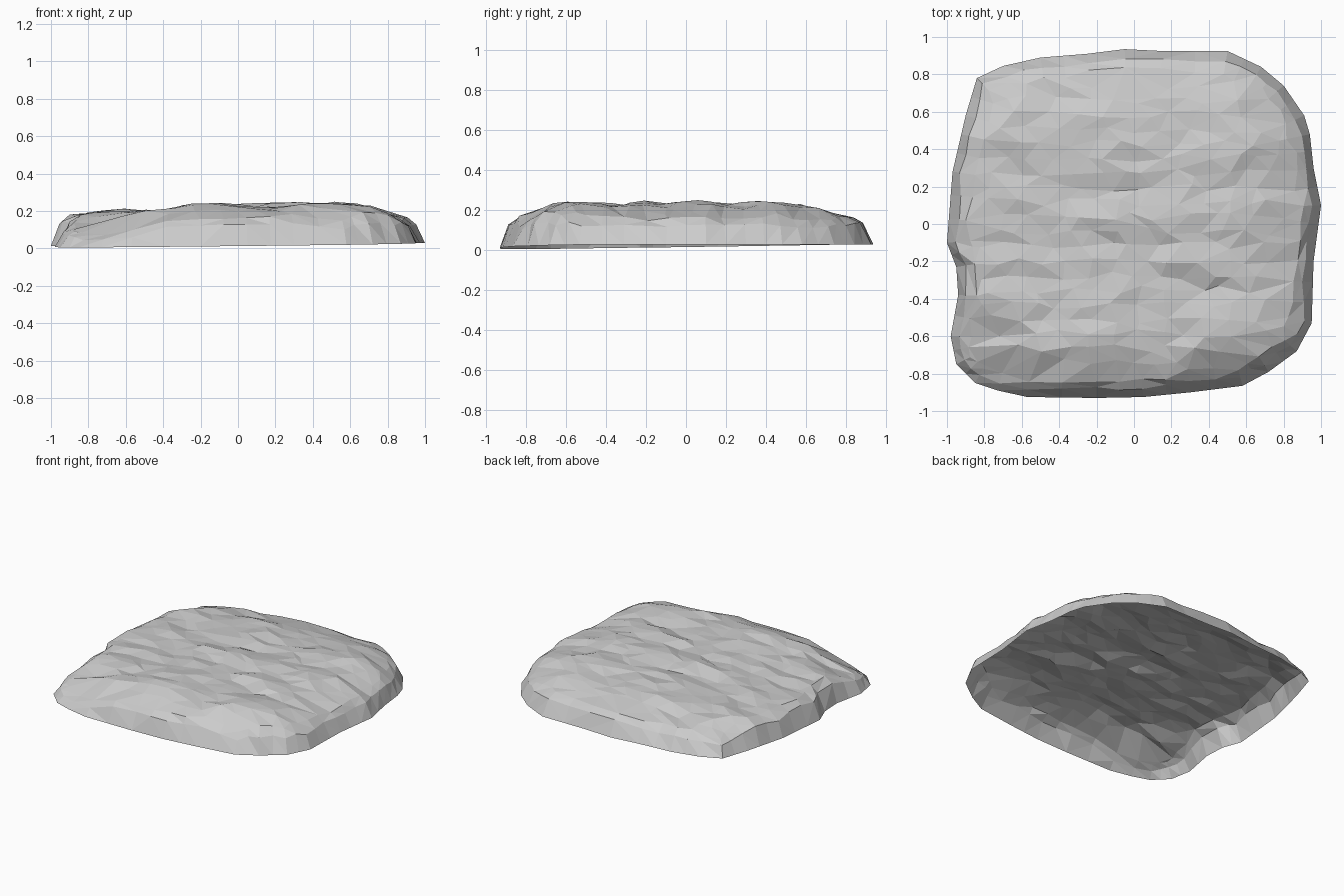
import bpy
import random
from mathutils import Vector, noise
from mathutils.geometry import delaunay_2d_cdt

if "Cube" in bpy.data.objects:
    bpy.data.objects.remove(bpy.data.objects["Cube"])

random.seed(7)

# ground outline of the slab, anticlockwise seen from above
OUTLINE = [(-1, -.1), (-.95, -.23), (-.94, -.38), (-.98, -.6), (-.95, -.75), (-.85, -.85),
           (-.73, -.89), (-.57, -.925), (-.2, -.93), (.05, -.925), (.3, -.9), (.58, -.865),
           (.72, -.79), (.87, -.68), (.95, -.53), (.96, -.2), (1, .1), (.96, .3),
           (.94, .48), (.91, .58), (.8, .74), (.68, .84), (.5, .925), (.15, .925),
           (-.05, .935), (-.25, .91), (-.5, .89), (-.7, .845), (-.84, .78), (-.9, .58),
           (-.97, .28)]
# height profiles across the width and the depth
PROFILE_X = [(-1, .17), (-.85, .19), (-.45, .20), (-.15, .235), (.05, .22), (.3, .23),
             (.52, .24), (.7, .215), (.85, .175), (1, .14)]
PROFILE_Y = [(-.93, .14), (-.8, .175), (-.7, .21), (-.55, .235), (-.3, .215), (-.1, .22),
             (.02, .24), (.2, .22), (.5, .23), (.62, .21), (.72, .18), (.87, .172), (1, .15)]
# worn corners: x, y, radius, depth
CHIPS = [(.78, .64, .18, .025), (.5, -.8, .18, .03), (-.95, -.85, .5, .09),
         (-.9, .83, .35, .045)]
STRETCH = 1.8   # triangulating in stretched depth gives long facets along x


def lerp(profile, t):
    for (a, u), (b, v) in zip(profile, profile[1:]):
        if t <= b:
            return u + (v - u) * max(0, (t - a) / (b - a))
    return profile[-1][1]


def height(x, y):
    h = lerp(PROFILE_X, x) * lerp(PROFILE_Y, y) / .226
    h += .025 * noise.noise(Vector((x * 2.2, y * 7, 3.1)))
    for cx, cy, r, depth in CHIPS:
        h -= depth * max(0, 1 - ((x - cx) ** 2 + (y - cy) ** 2) / r ** 2)
    return h


def inset(loop, d):
    out = []
    for i, (x, y) in enumerate(loop):
        ax, ay = loop[i - 1]
        bx, by = loop[(i + 1) % len(loop)]
        n = Vector((ay - by, bx - ax)).normalized()
        k = d * random.uniform(.75, 1.25)
        out.append((x + n.x * k, y + n.y * k))
    return out


def inside(x, y, loop):
    hit = False
    for i, (bx, by) in enumerate(loop):
        ax, ay = loop[i - 1]
        if (ay > y) != (by > y) and x < ax + (y - ay) * (bx - ax) / (by - ay):
            hit = not hit
    return hit


# split long edges so the sides facet like the top
ring = []
for i, (x, y) in enumerate(OUTLINE):
    nx, ny = OUTLINE[(i + 1) % len(OUTLINE)]
    steps = 1 + int(abs(nx - x) / .25 + abs(ny - y) / .16)
    for s in range(steps):
        ring.append((x + (nx - x) * s / steps, y + (ny - y) * s / steps))

# sloping sides: ground edge, rim, shoulder
points = [(x, y, max(0, min(.028, .025 + .01 * x + .014 * y))) for x, y in ring]
rim = inset(ring, .05)
points += [(x, y, .78 * height(x, y) + random.uniform(-.012, .012)) for x, y in rim]
shoulder = inset(ring, .105)
points += [(x, y, .96 * height(x, y)) for x, y in shoulder]

# rough layered top
limit = inset(ring, .165)
NX, NY = 15, 24
for j in range(NY):
    for i in range(NX):
        x = -.95 + 1.9 * (i + .5 * (j % 2) + random.uniform(-.32, .32)) / (NX - 1)
        y = -.9 + 1.8 * (j + random.uniform(-.3, .3)) / (NY - 1)
        if inside(x, y, limit):
            points.append((x, y, height(x, y) + random.uniform(-.01, .01)))

n = len(ring)
edges = [(r * n + i, r * n + (i + 1) % n) for r in range(3) for i in range(n)]
edges += [(r * n + i, (r + 1) * n + i) for r in range(2) for i in range(n)]
flat = [Vector((x, y * STRETCH)) for x, y, z in points]
verts, _, faces, source, _, _ = delaunay_2d_cdt(flat, edges, [], 1, 1e-5)
coords = [(v.x, v.y / STRETCH, points[s[0]][2] if s else height(v.x, v.y / STRETCH))
          for v, s in zip(verts, source)]

mesh = bpy.data.meshes.new("rock_slab")
mesh.from_pydata(coords, [], faces)
mesh.update()
slab = bpy.data.objects.new("rock_slab", mesh)
bpy.context.collection.objects.link(slab)
